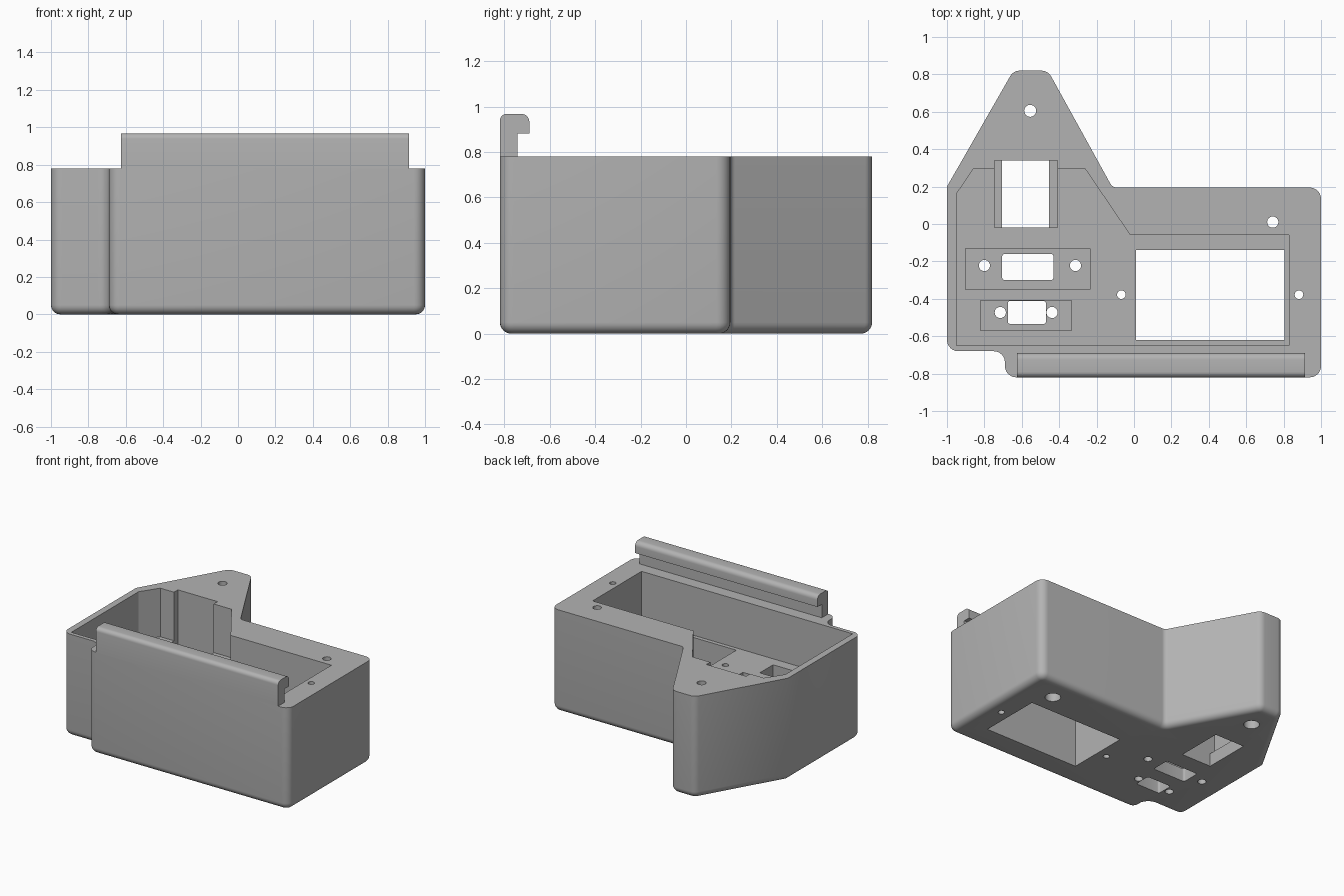
import bpy, bmesh, math
from mathutils import Vector

cube = bpy.data.objects.get("Cube")
if cube:
    bpy.data.objects.remove(cube, do_unlink=True)

grey = bpy.data.materials.new("plain grey")
grey.use_nodes = True
COLOUR = (0.45, 0.45, 0.45, 1)
grey.diffuse_color = COLOUR
grey.node_tree.nodes["Principled BSDF"].inputs["Base Color"].default_value = COLOUR

TOP = 0.78      # rim of the housing
FLOOR = 0.41    # inner floor
LEDGE = 0.1     # bottom of the connector pockets


def fillet(corners, steps=6):
    """Round the corners (x, y, radius) of a polygon."""
    out = []
    n = len(corners)
    for i, (x, y, r) in enumerate(corners):
        p = Vector((x, y))
        if r == 0:
            out.append(p)
            continue
        a = (Vector(corners[i - 1][:2]) - p).normalized()
        b = (Vector(corners[(i + 1) % n][:2]) - p).normalized()
        half = a.angle(b) / 2
        centre = p + (a + b).normalized() * r / math.sin(half)
        start = p + a * r / math.tan(half) - centre
        end = p + b * r / math.tan(half) - centre
        turn = start.angle_signed(end)
        for k in range(steps + 1):
            t = -turn * k / steps
            out.append(centre + Vector((start.x * math.cos(t) - start.y * math.sin(t),
                                        start.x * math.sin(t) + start.y * math.cos(t))))
    return out


def rect(x0, x1, y0, y1, r=0):
    return fillet([(x0, y0, r), (x1, y0, r), (x1, y1, r), (x0, y1, r)], 4)


def circle(x, y, r, n=24):
    return [Vector((x + r * math.cos(math.tau * k / n),
                    y + r * math.sin(math.tau * k / n))) for k in range(n)]


def prism(name, points, low, high, bottom_round=0, axis="z"):
    """Extrude a profile along z, or a (y, z) profile along x."""
    bm = bmesh.new()

    def place(p, h):
        return (h, p.x, p.y) if axis == "x" else (p.x, p.y, h)
    lower = [bm.verts.new(place(p, low)) for p in points]
    upper = [bm.verts.new(place(p, high)) for p in points]
    base = bm.faces.new(lower[::-1])
    bm.faces.new(upper)
    for i in range(len(points)):
        j = (i + 1) % len(points)
        bm.faces.new((lower[i], lower[j], upper[j], upper[i]))
    bmesh.ops.recalc_face_normals(bm, faces=bm.faces)
    if bottom_round:
        bmesh.ops.bevel(bm, geom=list(base.edges), offset=bottom_round,
                        segments=6, profile=0.5, affect="EDGES")
    mesh = bpy.data.meshes.new(name)
    bm.to_mesh(mesh)
    bm.free()
    obj = bpy.data.objects.new(name, mesh)
    bpy.context.collection.objects.link(obj)
    mesh.materials.append(grey)
    return obj


def activate(obj):
    bpy.ops.object.select_all(action="DESELECT")
    obj.select_set(True)
    bpy.context.view_layer.objects.active = obj


def cut(target, points, low, high):
    cutter = prism("cutter", points, low, high)
    cutter.hide_render = True
    mod = target.modifiers.new("cut", "BOOLEAN")
    mod.operation = "DIFFERENCE"
    mod.solver = "EXACT"
    mod.object = cutter
    activate(target)
    bpy.ops.object.modifier_apply(modifier=mod.name)
    bpy.data.objects.remove(cutter, do_unlink=True)


# Housing with rounded corners and a rounded bottom edge
outline = fillet([
    (-1, -0.68, 0.06), (-0.69, -0.68, 0.06), (-0.69, -0.82, 0.06),
    (1, -0.82, 0.06), (1, 0.195, 0.06), (-0.115, 0.195, 0.04),
    (-0.46, 0.82, 0.06), (-0.645, 0.82, 0.06), (-1, 0.2, 0)])
housing = prism("housing", outline, 0, TOP, bottom_round=0.05)

# Main cavity
cavity = [Vector(p) for p in (
    (-0.95, -0.65), (0.83, -0.65), (0.83, -0.06), (-0.02, -0.06),
    (-0.26, 0.293), (-0.86, 0.293), (-0.95, 0.16))]
cut(housing, cavity, FLOOR, 1)

# Pockets in the floor, then the openings through them
cut(housing, rect(-0.745, -0.41, -0.02, 0.34), LEDGE, 1)
cut(housing, rect(-0.9, -0.235, -0.35, -0.13), LEDGE, 0.6)
cut(housing, rect(-0.82, -0.335, -0.57, -0.41), LEDGE, 0.6)
cut(housing, rect(-0.705, -0.455, -0.0195, 0.3395), -0.1, 0.3)
cut(housing, rect(-0.705, -0.43, -0.3, -0.16, 0.015), -0.1, 0.3)
cut(housing, rect(-0.675, -0.47, -0.535, -0.41 - 0.0005, 0.015), -0.1, 0.3)
cut(housing, rect(0.01, 0.805, -0.62, -0.14), -0.1, 0.6)

# Screw holes, the two large ones counterbored from below
for x, y, r in ((-0.555, 0.605, 0.032), (0.742, 0.01, 0.03),
                (-0.8, -0.222, 0.03), (-0.313, -0.222, 0.03),
                (-0.715, -0.473, 0.03), (-0.438, -0.473, 0.03),
                (-0.068, -0.378, 0.023), (0.882, -0.378, 0.023)):
    cut(housing, circle(x, y, r), -0.1, 1)
for x, y in ((-0.555, 0.605), (0.742, 0.01)):
    cut(housing, circle(x, y, 0.055), -0.1, 0.3)

# Hooked rail along the front
hook = fillet([
    (-0.82, TOP, 0), (-0.742, TOP, 0), (-0.742, 0.882, 0), (-0.69, 0.882, 0),
    (-0.69, 0.968, 0.035), (-0.82, 0.968, 0.03)])
rail = prism("hooked_rail", hook, -0.625, 0.913, axis="x")

for obj in (housing, rail):
    activate(obj)
    bpy.ops.object.shade_smooth_by_angle(angle=math.radians(32))
